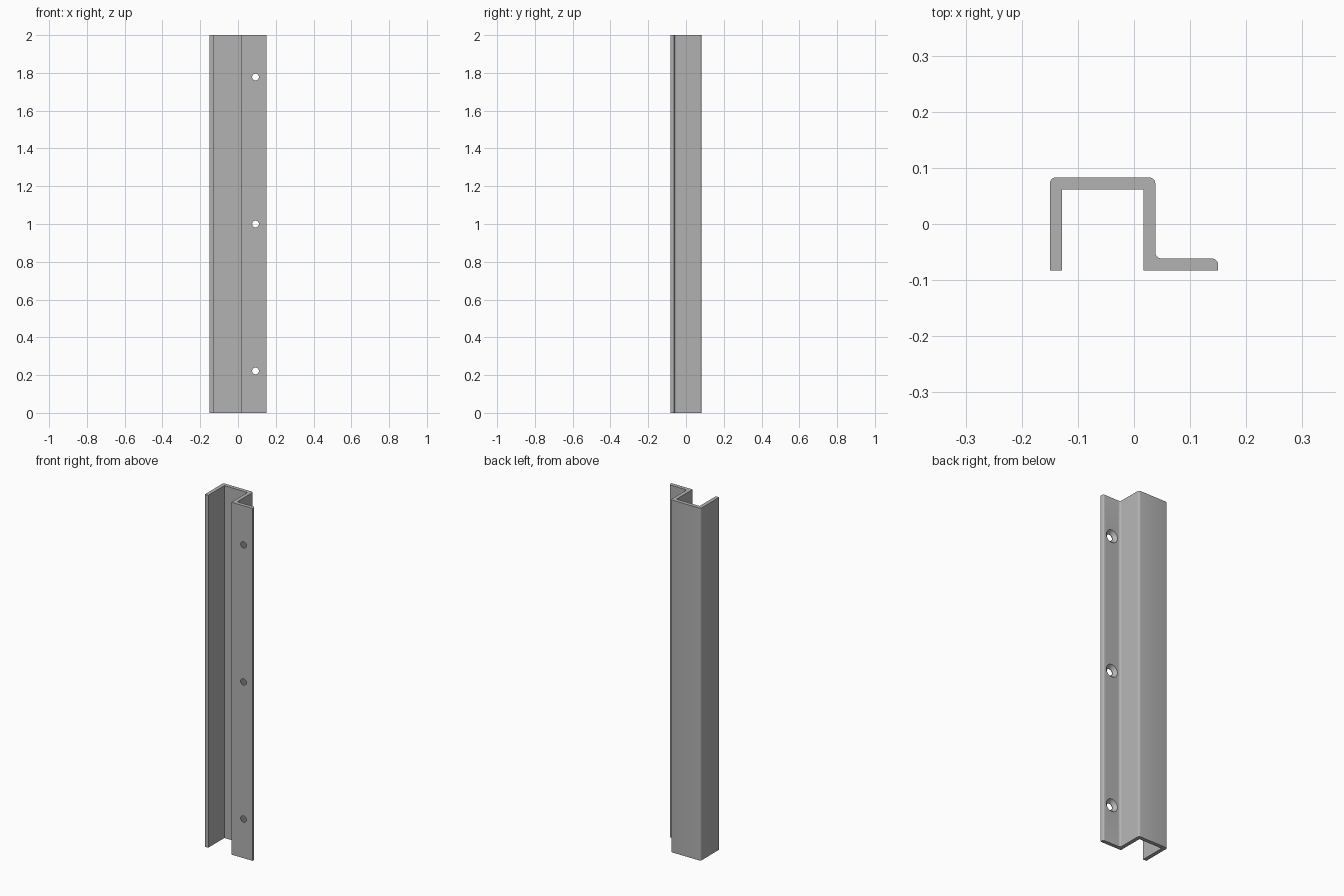
import bpy, bmesh
from math import radians, tau
from mathutils import Vector

cube = bpy.data.objects.get("Cube")
if cube:
    bpy.data.objects.remove(cube, do_unlink=True)

LENGTH = 2.0
LEFT, RIGHT = -0.15, 0.15
BACK, FRONT = 0.083, -0.083
WALL = 0.0215
WEB = 0.038           # outer face of the wall beside the flange
CORNER = 0.011

steel = bpy.data.materials.new("grey metal")
steel.use_nodes = True
steel.diffuse_color = (0.45, 0.45, 0.45, 1)
steel.node_tree.nodes["Principled BSDF"].inputs["Base Color"].default_value = steel.diffuse_color


def add_object(name, bm):
    mesh = bpy.data.meshes.new(name)
    bmesh.ops.recalc_face_normals(bm, faces=bm.faces)
    bm.to_mesh(mesh)
    bm.free()
    mesh.materials.append(steel)
    obj = bpy.data.objects.new(name, mesh)
    bpy.context.collection.objects.link(obj)
    return obj


# Hat-shaped rail: cross-section extruded upward; True marks a rounded corner
section = [
    (LEFT, FRONT, False), (LEFT + WALL, FRONT, False),
    (LEFT + WALL, BACK - WALL, False), (WEB - WALL, BACK - WALL, False),
    (WEB - WALL, FRONT, False), (RIGHT, FRONT, False),
    (RIGHT, FRONT + WALL, True), (WEB, FRONT + WALL, True),
    (WEB, BACK, True), (LEFT, BACK, True),
]
bm = bmesh.new()
bottom = [bm.verts.new((x, y, 0)) for x, y, _ in section]
top = [bm.verts.new((x, y, LENGTH)) for x, y, _ in section]
bm.faces.new(bottom)
bm.faces.new(top)
for i in range(len(section)):
    j = (i + 1) % len(section)
    bm.faces.new((bottom[i], bottom[j], top[j], top[i]))
rounded = [bm.edges.get((bottom[i], top[i])) for i, p in enumerate(section) if p[2]]
bmesh.ops.bevel(bm, geom=rounded, offset=CORNER, segments=5, profile=0.5, affect='EDGES')
rail = add_object("channel_rail", bm)

# Countersunk screw holes, widening toward the back of the flange
HOLE, SINK = 0.018, 0.036
surface = FRONT + WALL
outline = [(0, FRONT - 0.02), (HOLE, FRONT - 0.02), (HOLE, surface - (SINK - HOLE)),
           (SINK + 0.01, surface + 0.01), (0, surface + 0.01)]
bm = bmesh.new()
for z in (0.222, 1.0, 1.778):
    verts = [bm.verts.new((0.093 + r, y, z)) for r, y in outline]
    edges = [bm.edges.new(pair) for pair in zip(verts, verts[1:])]
    bmesh.ops.spin(bm, geom=verts + edges, cent=Vector((0.093, 0, z)),
                   axis=Vector((0, 1, 0)), angle=tau, steps=32, use_merge=False)
bmesh.ops.remove_doubles(bm, verts=bm.verts, dist=0.0001)
cutter = add_object("screw_hole_cutter", bm)
cutter.hide_render = True

bpy.ops.object.select_all(action='DESELECT')
rail.select_set(True)
bpy.context.view_layer.objects.active = rail
holes = rail.modifiers.new("screw_holes", 'BOOLEAN')
holes.operation = 'DIFFERENCE'
holes.solver = 'EXACT'
holes.object = cutter
bpy.ops.object.modifier_apply(modifier=holes.name)
bpy.data.objects.remove(cutter, do_unlink=True)

bpy.ops.object.shade_smooth_by_angle(angle=radians(30))
